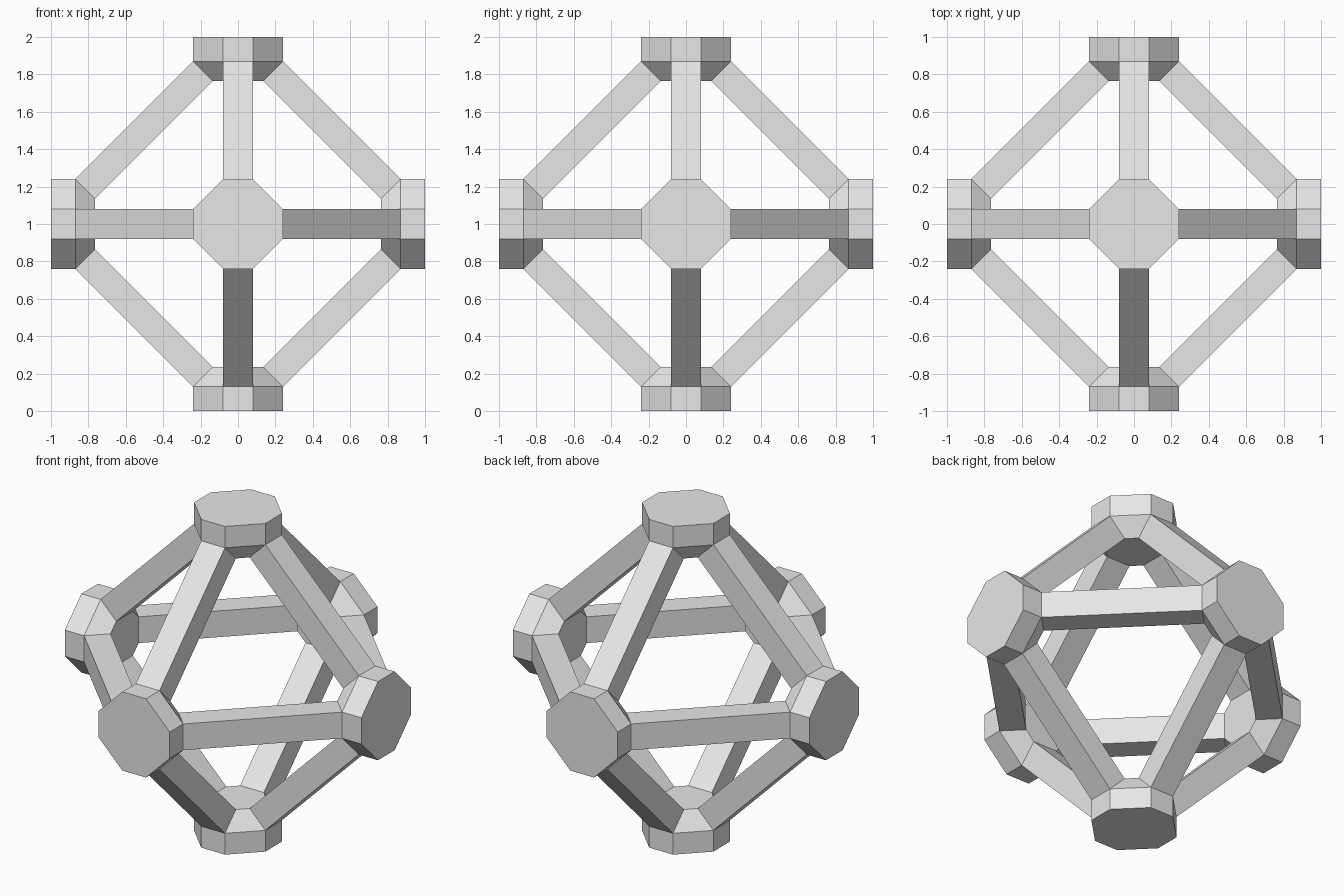
import bpy
import bmesh
from mathutils import Matrix, Vector

cube = bpy.data.objects.get("Cube")
if cube:
    bpy.data.objects.remove(cube, do_unlink=True)

CENTRE = Vector((0, 0, 1))
HALF = 0.08      # half the strut width
EMBED = 0.03     # how far strut ends sink into the hubs

grey = bpy.data.materials.new("light_grey")
grey.use_nodes = True
colour = (0.8, 0.8, 0.8, 1)
grey.diffuse_color = colour
grey.node_tree.nodes["Principled BSDF"].inputs["Base Color"].default_value = colour

directions = {
    "top": Vector((0, 0, 1)), "bottom": Vector((0, 0, -1)),
    "left": Vector((1, 0, 0)), "right": Vector((-1, 0, 0)),
    "back": Vector((0, 1, 0)), "front": Vector((0, -1, 0)),
}


def add_object(name, bm):
    bmesh.ops.recalc_face_normals(bm, faces=bm.faces)
    mesh = bpy.data.meshes.new(name)
    bm.to_mesh(mesh)
    bm.free()
    mesh.materials.append(grey)
    bpy.context.collection.objects.link(bpy.data.objects.new(name, mesh))


def octagon(bm, reach, height):
    # Four sides as wide as a strut, joined by diagonal sides
    corners = []
    for turn in range(4):
        spin = Matrix.Rotation(turn * 1.5707963, 3, 'Z')
        for side in (-HALF, HALF):
            corners.append(bm.verts.new(spin @ Vector((reach, side, height))))
    return corners


def add_hub(name, axis):
    # Octagonal plate tapering towards the middle of the frame
    bm = bmesh.new()
    rings = [octagon(bm, *ring) for ring in ((0.135, 0.765), (0.24, 0.87), (0.24, 1.0))]
    for low, high in zip(rings, rings[1:]):
        for i in range(8):
            j = (i + 1) % 8
            bm.faces.new((low[i], low[j], high[j], high[i]))
    bm.faces.new(rings[0])
    bm.faces.new(rings[-1])
    turn = axis.to_track_quat('Z', 'Y').to_matrix().to_4x4()
    bm.transform(Matrix.Translation(CENTRE) @ turn)
    add_object(name, bm)


def add_strut(name, a, b):
    # Square bar between the facing chamfers of two hubs
    along = (b - a).normalized()
    outward = (a + b).normalized()
    across = along.cross(outward)
    start = a * 0.8175 + b * 0.1875
    end = b * 0.8175 + a * 0.1875
    length = (end - start).length + 2 * EMBED
    thickness = 0.105 * 2 ** 0.5
    turn = Matrix((along, outward, across)).transposed().to_4x4()
    place = Matrix.Translation(CENTRE + (start + end) / 2)
    bm = bmesh.new()
    bmesh.ops.create_cube(bm, size=1)
    bm.transform(place @ turn @ Matrix.Diagonal((length, thickness, 2 * HALF, 1)))
    add_object(name, bm)


# Hubs at the six corners
for name, axis in directions.items():
    add_hub("hub_" + name, axis)

# Struts along the twelve edges
names = list(directions)
for i, first in enumerate(names):
    for second in names[i + 1:]:
        if directions[first].dot(directions[second]) == 0:
            add_strut(f"strut_{first}_{second}", directions[first], directions[second])
